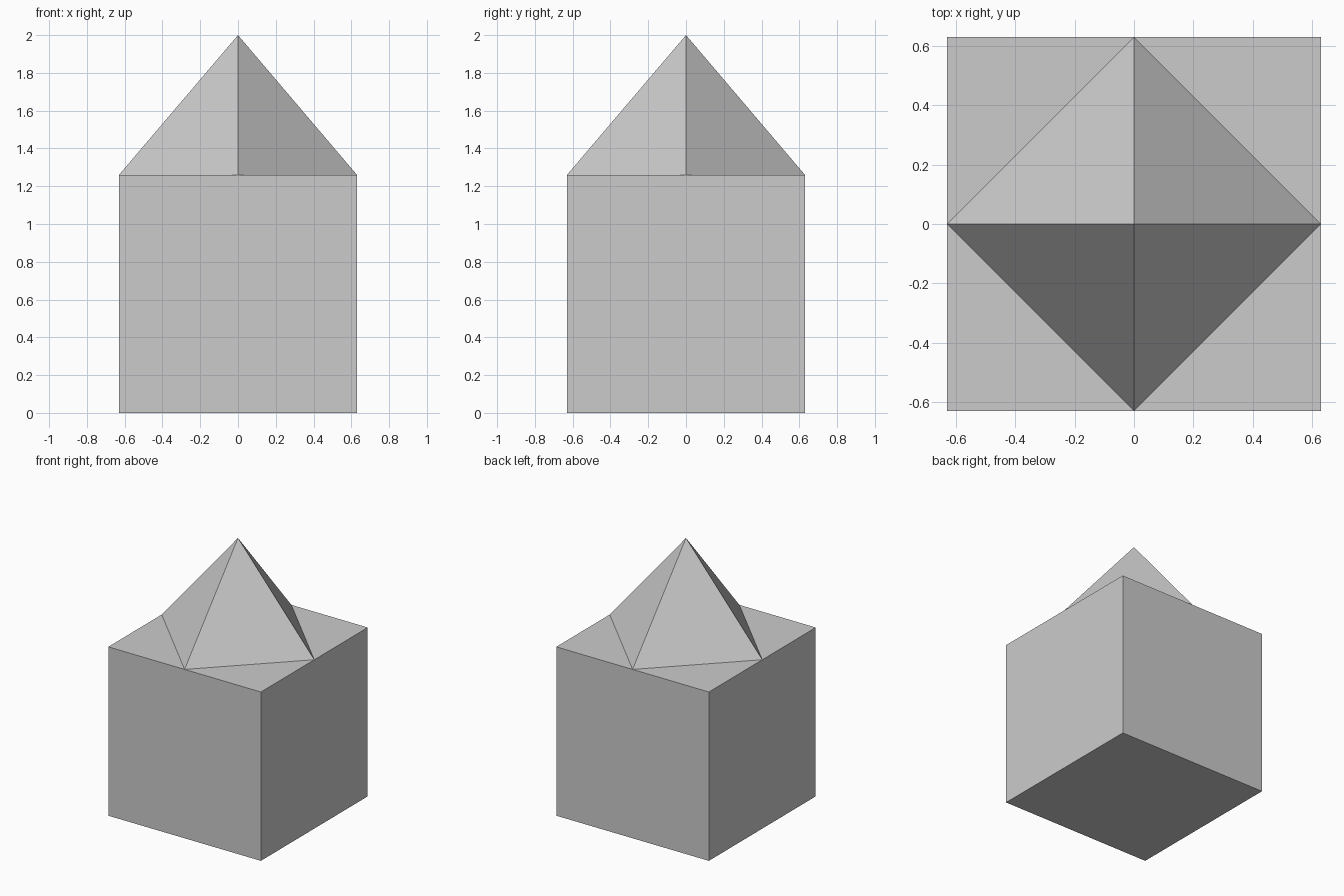
import bpy
import math

default_cube = bpy.data.objects.get("Cube")
if default_cube:
    bpy.data.objects.remove(default_cube, do_unlink=True)

SIDE = 1.26
TOTAL_HEIGHT = 2.0

# Plain grey shared by both parts
grey = bpy.data.materials.new("light_grey")
grey.use_nodes = True
colour = (0.6, 0.6, 0.6, 1.0)
grey.diffuse_color = colour
grey.node_tree.nodes["Principled BSDF"].inputs["Base Color"].default_value = colour


def finish(name):
    part = bpy.context.object
    part.name = name
    part.data.materials.append(grey)
    return part


# Cubic body standing on the ground
bpy.ops.mesh.primitive_cube_add(size=SIDE, location=(0, 0, SIDE / 2))
finish("body")

# Four-sided roof, its corners at the middle of the body's top edges
roof_height = TOTAL_HEIGHT - SIDE
bpy.ops.mesh.primitive_cone_add(
    vertices=4, radius1=SIDE / 2, radius2=0, depth=roof_height,
    location=(0, 0, SIDE + roof_height / 2))
finish("pyramid_roof")
